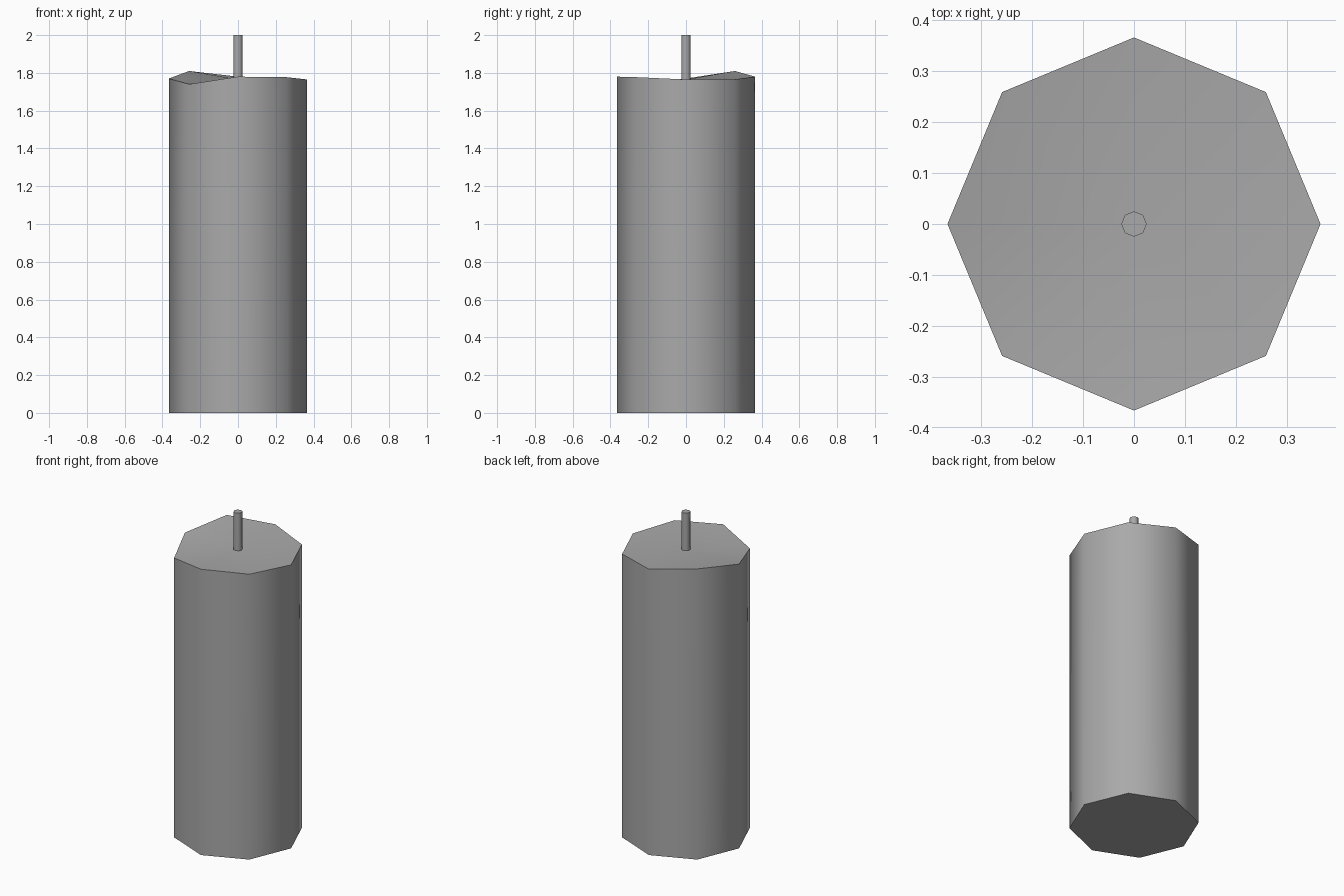
import bpy, bmesh, math

cube = bpy.data.objects.get("Cube")
if cube:
    bpy.data.objects.remove(cube, do_unlink=True)

SIDES = 8


def make_material(name, color):
    mat = bpy.data.materials.new(name)
    mat.use_nodes = True
    mat.diffuse_color = color
    mat.node_tree.nodes["Principled BSDF"].inputs["Base Color"].default_value = color
    return mat


def make_column(name, radius, bottom, rim_heights, centre_height, mat):
    """Eight-sided column whose top rim may be uneven, closed by a fan."""
    bm = bmesh.new()
    low, high = [], []
    for i, top in enumerate(rim_heights):
        a = math.tau * i / SIDES
        x, y = radius * math.cos(a), radius * math.sin(a)
        low.append(bm.verts.new((x, y, bottom)))
        high.append(bm.verts.new((x, y, top)))
    centre = bm.verts.new((0, 0, centre_height))
    bm.faces.new(low[::-1])
    for i in range(SIDES):
        j = (i + 1) % SIDES
        bm.faces.new((low[i], low[j], high[j], high[i]))
        bm.faces.new((high[i], high[j], centre))
    mesh = bpy.data.meshes.new(name)
    bm.to_mesh(mesh)
    bm.free()
    mesh.materials.append(mat)
    obj = bpy.data.objects.new(name, mesh)
    bpy.context.collection.objects.link(obj)
    bpy.ops.object.select_all(action="DESELECT")
    obj.select_set(True)
    bpy.context.view_layer.objects.active = obj
    bpy.ops.object.shade_smooth_by_angle(angle=math.radians(60))
    return obj


grey = make_material("wax_grey", (0.4, 0.4, 0.4, 1))

# Wax body with a slightly melted, uneven rim (heights counter-clockwise from +x)
rim = [1.765, 1.765, 1.78, 1.81, 1.77, 1.74, 1.78, 1.777]
make_column("candle_body", 0.366, 0, rim, 1.765, grey)

# Thin wick standing in the middle of the top
make_column("wick", 0.025, 1.74, [2.0] * SIDES, 2.0, grey)
